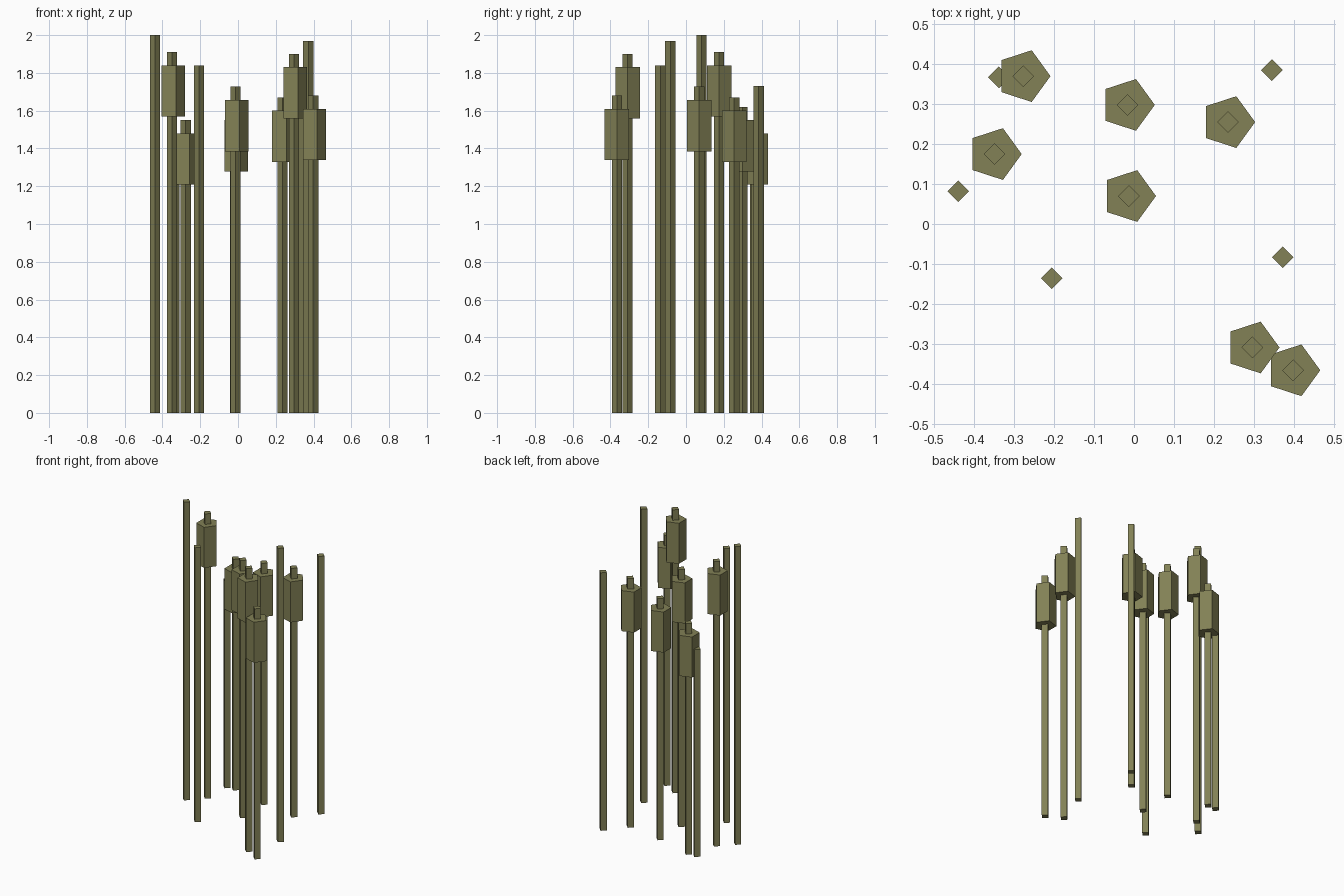
import bpy

cube = bpy.data.objects.get("Cube")
if cube:
    bpy.data.objects.remove(cube, do_unlink=True)

olive = bpy.data.materials.new("olive_green")
olive.use_nodes = True
olive.diffuse_color = (0.225, 0.22, 0.092, 1)
olive.node_tree.nodes["Principled BSDF"].inputs["Base Color"].default_value = olive.diffuse_color

STEM_RADIUS = 0.027
HEAD_RADIUS = 0.068
HEAD_HEIGHT = 0.272
TIP = 0.07  # stem showing above the head


def prism(name, sides, radius, x, y, bottom, top):
    """Upright capped prism with one corner pointing to +x."""
    bpy.ops.mesh.primitive_cylinder_add(
        vertices=sides, radius=radius, depth=top - bottom,
        location=(x, y, (bottom + top) / 2))
    ob = bpy.context.object
    ob.name = name
    # The primitive starts with a corner on +y, so turn it a quarter turn
    ob.rotation_euler.z = -1.5707963
    ob.data.materials.append(olive)
    return ob


# Bare reeds: x, y, height
bare = [(-0.44, 0.082, 2.0), (-0.206, -0.136, 1.84), (0.372, -0.083, 1.97),
        (0.345, 0.385, 1.73), (-0.338, 0.367, 1.39)]

# Reeds with a seed head: x, y, height
headed = [(-0.277, 0.37, 1.55), (-0.349, 0.175, 1.91), (-0.016, 0.298, 1.62),
          (-0.013, 0.07, 1.727), (0.235, 0.255, 1.67), (0.296, -0.309, 1.90),
          (0.398, -0.366, 1.68)]

for i, (x, y, height) in enumerate(bare + headed):
    prism(f"reed_stem_{i + 1}", 4, STEM_RADIUS, x, y, 0, height)

for i, (x, y, height) in enumerate(headed):
    top = height - TIP
    prism(f"seed_head_{i + 1}", 5, HEAD_RADIUS, x, y, top - HEAD_HEIGHT, top)
